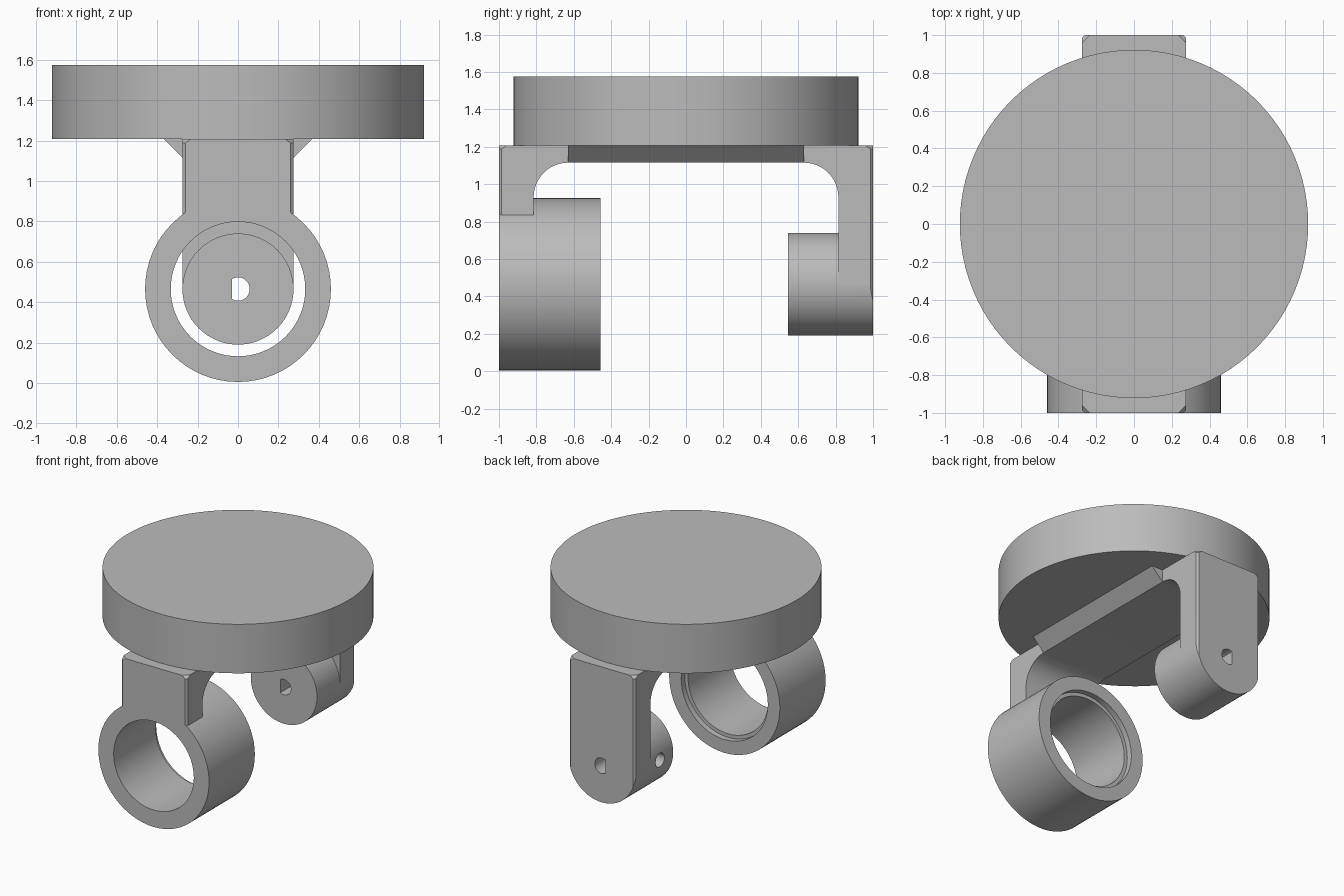
import bpy, bmesh
from math import pi, sin, cos
from mathutils import Matrix, Vector

cube = bpy.data.objects.get("Cube")
if cube:
    bpy.data.objects.remove(cube)

grey = bpy.data.materials.new("plain grey")
grey.use_nodes = True
grey.diffuse_color = (0.5, 0.5, 0.5, 1)
grey.node_tree.nodes["Principled BSDF"].inputs["Base Color"].default_value = grey.diffuse_color

AXLE = 0.465    # height of both bearing axes
TOP = 1.207     # underside of the disc
HALF = 0.275    # half width of the bracket


def finish(bm, name):
    bmesh.ops.recalc_face_normals(bm, faces=bm.faces[:])
    mesh = bpy.data.meshes.new(name)
    bm.to_mesh(mesh)
    bm.free()
    mesh.materials.append(grey)
    obj = bpy.data.objects.new(name, mesh)
    bpy.context.collection.objects.link(obj)
    return obj


def prism(points, start, end):
    """Extrude a closed 3D outline from offset start to offset end."""
    bm = bmesh.new()
    face = bm.faces.new([bm.verts.new(Vector(p) + Vector(start)) for p in points])
    new = bmesh.ops.extrude_face_region(bm, geom=[face])["geom"]
    verts = [v for v in new if isinstance(v, bmesh.types.BMVert)]
    bmesh.ops.translate(bm, verts=verts, vec=Vector(end) - Vector(start))
    return bm


def cylinder(radius, start, end, axis="Y", segs=64):
    """Solid cylinder along an axis; Y and X ones lie at axle height."""
    bm = bmesh.new()
    bmesh.ops.create_cone(bm, cap_ends=True, segments=segs, radius1=radius,
                          radius2=radius, depth=end - start)
    bmesh.ops.translate(bm, verts=bm.verts, vec=(0, 0, (start + end) / 2))
    if axis != "Z":
        turn = Matrix.Rotation(-pi / 2, 4, "X") if axis == "Y" else Matrix.Rotation(pi / 2, 4, "Y")
        bmesh.ops.transform(bm, verts=bm.verts, matrix=Matrix.Translation((0, 0, AXLE)) @ turn)
    return bm


def slice_off(bm, point, normal):
    """Remove everything beyond a plane and cap the cut."""
    geom = bm.verts[:] + bm.edges[:] + bm.faces[:]
    cut = bmesh.ops.bisect_plane(bm, geom=geom, plane_co=point, plane_no=normal,
                                 clear_outer=True)["geom_cut"]
    edges = [e for e in cut if isinstance(e, bmesh.types.BMEdge)]
    if edges:
        bmesh.ops.edgenet_fill(bm, edges=edges)


def chamfer_corners(bm):
    """Bevel the four outer vertical corners, deeper at the top."""
    for sx in (-1, 1):
        for sy in (-1, 1):
            slice_off(bm, (sx * (HALF - 0.014), sy, 0), (sx, sy, 0))
            slice_off(bm, (sx * (HALF - 0.04), sy, TOP), (sx, sy, 1.3))


def combine(obj, tool, operation):
    mod = obj.modifiers.new(operation, "BOOLEAN")
    mod.operation, mod.solver, mod.object = operation, "EXACT", tool
    bpy.context.view_layer.objects.active = obj
    bpy.ops.object.modifier_apply(modifier=mod.name)
    bpy.data.objects.remove(tool)


# Round top disc
disc = finish(cylinder(0.922, TOP, 1.575, "Z", 96), "top_disc")

# Bracket: side profile with a crossbar, two filleted arms
R, INNER, BAR = 0.185, 0.815, 1.115
arc = [(INNER - R + R * sin(i * pi / 24), BAR - R + R * cos(i * pi / 24)) for i in range(13)]
profile = [(-1, TOP), (-1, 0.834), (-INNER, 0.834)]
profile += [(-y, z) for y, z in reversed(arc)] + arc
profile += [(INNER, AXLE), (1, AXLE), (1, TOP)]
bm = prism([(0, y, z) for y, z in profile], (-HALF, 0, 0), (HALF, 0, 0))
chamfer_corners(bm)
bracket = finish(bm, "bracket")

# Rear hub joined to the long arm
bm = cylinder(HALF, 0.545, 1)
chamfer_corners(bm)
combine(bracket, finish(bm, "hub"), "UNION")

# D-shaped shaft hole and the set screw hole on its flat side
bm = cylinder(0.058, 0.4, 1.2, segs=40)
slice_off(bm, (-0.03, 0, 0), (-1, 0, 0))
combine(bracket, finish(bm, "shaft_cutter"), "DIFFERENCE")
bm = cylinder(0.052, -0.4, 0, "X", 32)
bmesh.ops.translate(bm, verts=bm.verts, vec=(0, 0.7, 0))
combine(bracket, finish(bm, "screw_cutter"), "DIFFERENCE")

# Sloped reinforcement along the crossbar
wide = HALF + TOP - BAR
section = [(-HALF, 0, BAR), (HALF, 0, BAR), (wide, 0, TOP), (-wide, 0, TOP)]
rib = finish(prism(section, (0, R - INNER, 0), (0, INNER - R, 0)), "crossbar_rib")

# Front bearing ring with a shallow recess at its back
ring = finish(cylinder(0.46, -1, -0.457), "bearing_ring")
combine(ring, finish(cylinder(0.333, -1.2, -0.3), "bore_cutter"), "DIFFERENCE")
combine(ring, finish(cylinder(0.36, -0.5, -0.3), "recess_cutter"), "DIFFERENCE")

# Smooth the round surfaces, keep hard edges
for obj in (disc, bracket, rib, ring):
    bpy.ops.object.select_all(action="DESELECT")
    obj.select_set(True)
    bpy.context.view_layer.objects.active = obj
    bpy.ops.object.shade_smooth_by_angle(angle=pi / 6)
